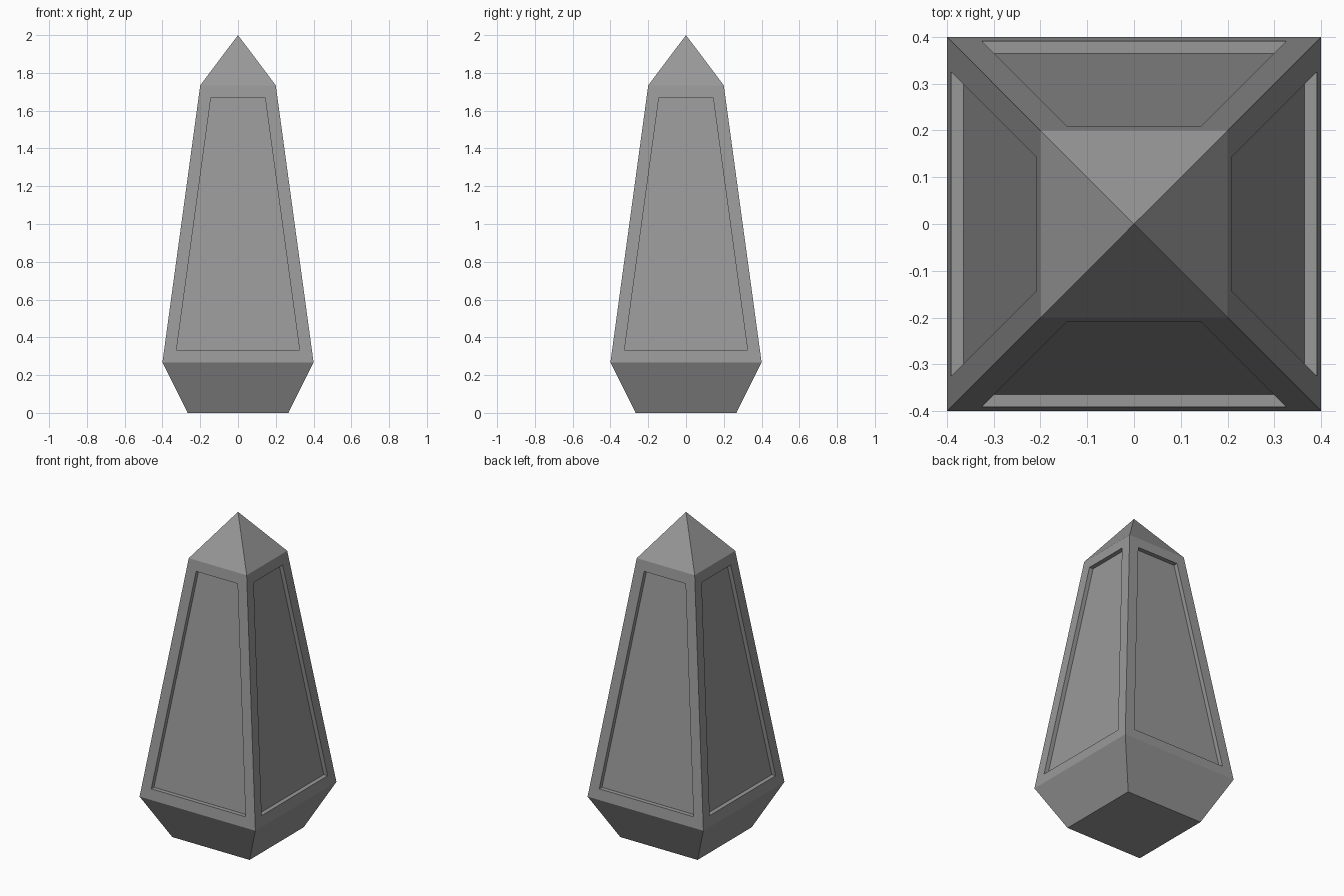
import bpy, bmesh
from mathutils import Vector

if "Cube" in bpy.data.objects:
    bpy.data.objects.remove(bpy.data.objects["Cube"])

# Square profile of the shaft: (half width, height)
PROFILE = [(0.267, 0.0), (0.4, 0.268), (0.2, 1.734)]
APEX = 2.0

bm = bmesh.new()
rings = [[bm.verts.new((sx * h, sy * h, z))
          for sx, sy in ((-1, -1), (1, -1), (1, 1), (-1, 1))]
         for h, z in PROFILE]
tip = bm.verts.new((0, 0, APEX))

# Foot, shaft and pointed cap
bm.faces.new(rings[0][::-1])
panels = []
for i in range(4):
    j = (i + 1) % 4
    for lower, upper in zip(rings, rings[1:]):
        face = bm.faces.new((lower[i], lower[j], upper[j], upper[i]))
    panels.append(face)
    bm.faces.new((rings[-1][i], rings[-1][j], tip))
bm.normal_update()

# Recessed panel on each long side: flat border, then walls straight inward
bmesh.ops.inset_individual(bm, faces=panels, thickness=0.065, use_even_offset=True)
for face in panels:
    face.normal_update()
    offset = Vector((face.normal.x, face.normal.y, 0)).normalized() * -0.027
    new = bmesh.ops.extrude_discrete_faces(bm, faces=[face])["faces"][0]
    bmesh.ops.translate(bm, verts=new.verts[:], vec=offset)

bmesh.ops.recalc_face_normals(bm, faces=bm.faces[:])
mesh = bpy.data.meshes.new("obelisk")
bm.to_mesh(mesh)
bm.free()
obelisk = bpy.data.objects.new("obelisk", mesh)
bpy.context.collection.objects.link(obelisk)

# Dark grey stone
stone = bpy.data.materials.new("stone")
stone.diffuse_color = (0.315, 0.315, 0.315, 1)
stone.use_nodes = True
stone.node_tree.nodes["Principled BSDF"].inputs["Base Color"].default_value = stone.diffuse_color
mesh.materials.append(stone)
